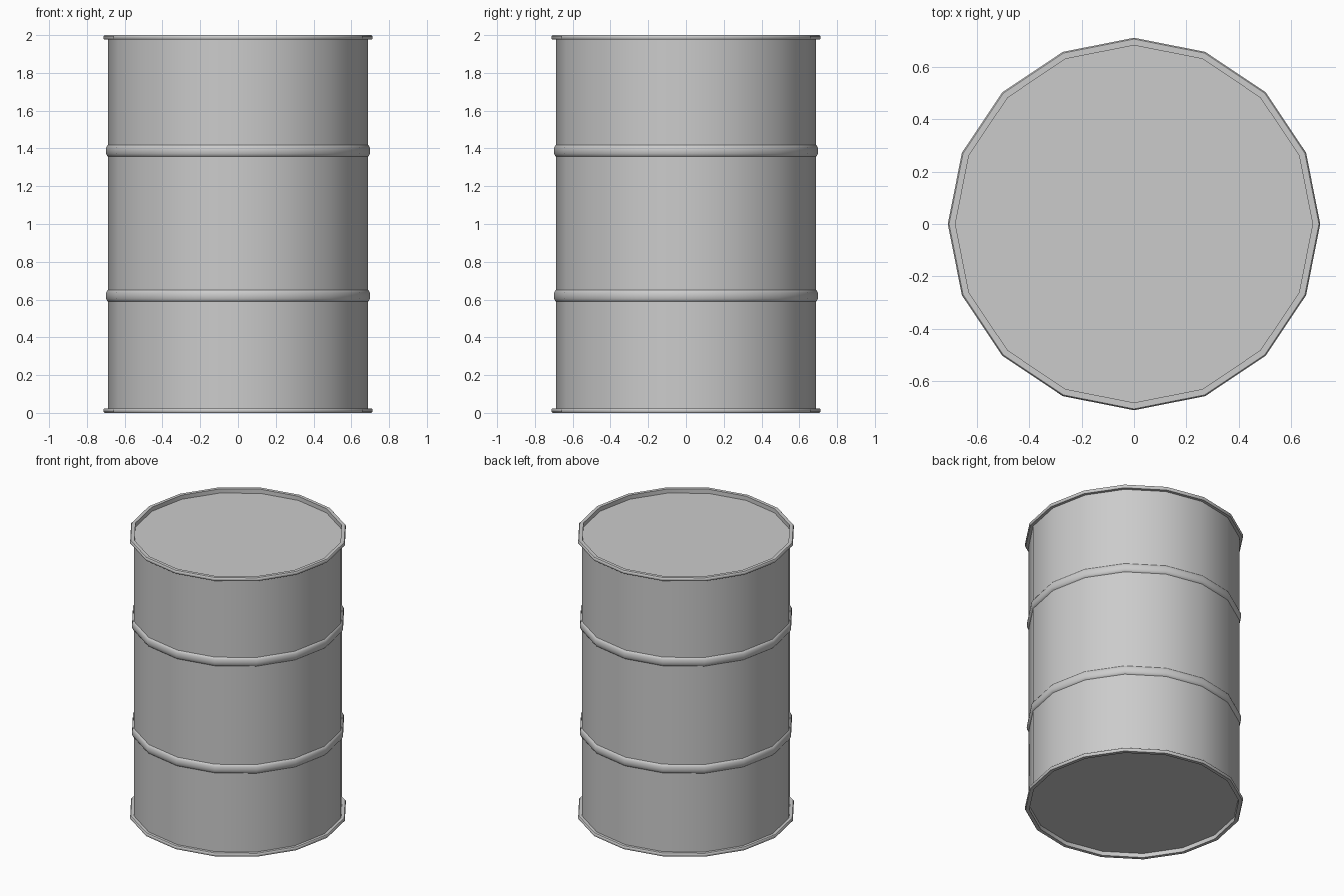
import bpy, bmesh, math

if "Cube" in bpy.data.objects:
    bpy.data.objects.remove(bpy.data.objects["Cube"])

SIDES = 16


def lathe(name, profile, closed=False):
    """Revolve (radius, z) points about the z axis; radius 0 makes a cap centre."""
    bm = bmesh.new()
    rings = []
    for r, z in profile:
        if r == 0:
            rings.append([bm.verts.new((0, 0, z))] * SIDES)
        else:
            rings.append([bm.verts.new((r * math.cos(a), r * math.sin(a), z))
                          for a in (2 * math.pi * i / SIDES for i in range(SIDES))])
    pairs = list(zip(rings, rings[1:]))
    if closed:
        pairs.append((rings[-1], rings[0]))
    for low, high in pairs:
        for i in range(SIDES):
            j = (i + 1) % SIDES
            quad = [low[i], low[j], high[j], high[i]]
            bm.faces.new(list(dict.fromkeys(quad)))
    bmesh.ops.recalc_face_normals(bm, faces=bm.faces[:])
    mesh = bpy.data.meshes.new(name)
    bm.to_mesh(mesh)
    bm.free()
    obj = bpy.data.objects.new(name, mesh)
    bpy.context.collection.objects.link(obj)
    bpy.ops.object.select_all(action='DESELECT')
    obj.select_set(True)
    bpy.context.view_layer.objects.active = obj
    bpy.ops.object.shade_smooth_by_angle(angle=math.radians(40))
    return obj


# Drum body with recessed lid and base
lathe("drum_body", [(0, 0.03), (0.683, 0.03), (0.683, 0.005), (0.687, 0.005),
                    (0.687, 1.995), (0.683, 1.995), (0.683, 1.97), (0, 1.97)])

# Rolled rims at both ends
for name, z in (("bottom_rim", 0.012), ("top_rim", 1.988)):
    lathe(name, [(0.683, z - 0.012), (0.707, z - 0.012), (0.712, z - 0.006),
                 (0.712, z + 0.006), (0.707, z + 0.012), (0.683, z + 0.012)], closed=True)

# Rounded stiffening hoops
for name, z in (("lower_hoop", 0.62), ("upper_hoop", 1.388)):
    hoop = [(0.684 + 0.016 * math.cos(t), z + 0.033 * math.sin(t))
            for t in (math.radians(-90 + 30 * k) for k in range(7))]
    lathe(name, hoop, closed=True)
